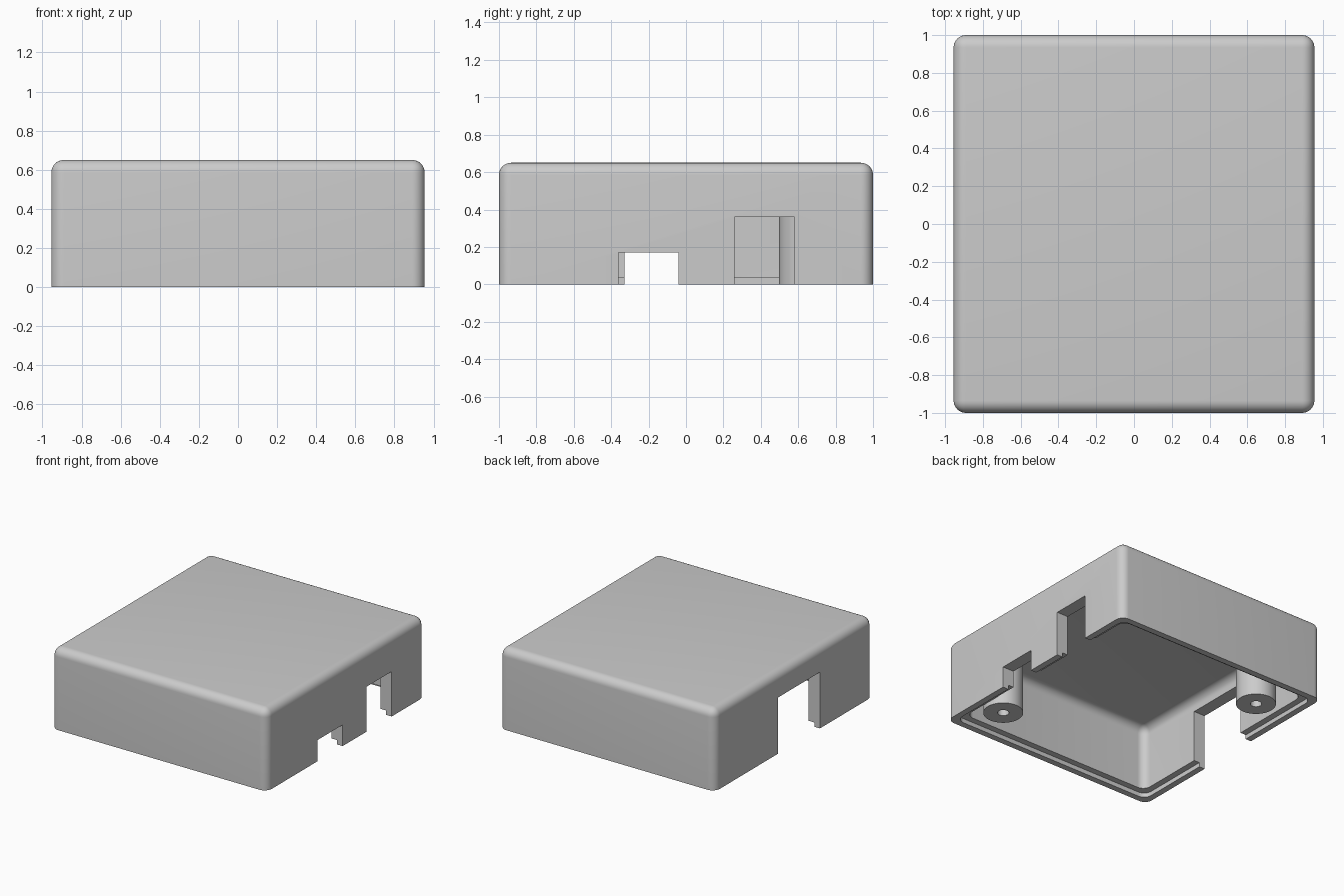
import bpy, bmesh, math
from mathutils import Matrix, Vector

cube = bpy.data.objects.get("Cube")
if cube:
    bpy.data.objects.remove(cube, do_unlink=True)

HX, HY, H = 0.955, 1.0, 0.65      # half width, half depth, height
WALL, LIP, R = 0.10, 0.05, 0.065  # wall, rim lip, corner radius

grey = bpy.data.materials.new("light grey plastic")
grey.use_nodes = True
colour = (0.6, 0.6, 0.6, 1)
grey.diffuse_color = colour
grey.node_tree.nodes["Principled BSDF"].inputs["Base Color"].default_value = colour


def finish(bm, name):
    mesh = bpy.data.meshes.new(name)
    bm.to_mesh(mesh)
    bm.free()
    mesh.materials.append(grey)
    obj = bpy.data.objects.new(name, mesh)
    bpy.context.collection.objects.link(obj)
    return obj


def box(name, lo, hi, radius=0, round_top=True):
    """Box between two corners; rounded on its uprights and optionally its top."""
    lo, hi = Vector(lo), Vector(hi)
    bm = bmesh.new()
    bmesh.ops.create_cube(bm, size=1)
    for v in bm.verts:
        v.co = (lo + hi) / 2 + v.co * (hi - lo)
    if radius:
        def wanted(e):
            a, b = (v.co.z for v in e.verts)
            return abs(a - b) > 1e-4 or (round_top and a > lo.z + 1e-4)
        bmesh.ops.bevel(bm, geom=[e for e in bm.edges if wanted(e)], offset=radius,
                        segments=8, profile=0.5, affect='EDGES', clamp_overlap=True)
    return finish(bm, name)


def cylinder(name, x, y, radius, z0, z1, sides=48):
    bm = bmesh.new()
    bmesh.ops.create_cone(bm, cap_ends=True, segments=sides, radius1=radius, radius2=radius,
                          depth=z1 - z0, matrix=Matrix.Translation((x, y, (z0 + z1) / 2)))
    return finish(bm, name)


def activate(obj):
    bpy.ops.object.select_all(action='DESELECT')
    obj.select_set(True)
    bpy.context.view_layer.objects.active = obj


def cut(obj, cutter):
    mod = obj.modifiers.new("cut", 'BOOLEAN')
    mod.operation, mod.solver, mod.object = 'DIFFERENCE', 'EXACT', cutter
    activate(obj)
    bpy.ops.object.modifier_apply(modifier=mod.name)
    bpy.data.objects.remove(cutter, do_unlink=True)


def smooth(obj):
    activate(obj)
    bpy.ops.object.shade_smooth_by_angle(angle=math.radians(30))


# Hollow cover, open underneath
cover = box("cover_shell", (-HX, -HY, 0), (HX, HY, H), R)
ix, iy = HX - WALL, HY - WALL
cut(cover, box("cavity_cutter", (-ix, -iy, -0.2), (ix, iy, H - WALL), R))

# Step along the inside of the bottom rim
sx, sy = HX - LIP, HY - LIP
cut(cover, box("rim_cutter", (-sx, -sy, -0.2), (sx, sy, 0.035), R, round_top=False))

# Cable openings: side, start y, end y, height
for side, y0, y1, top in ((1, -0.36, -0.04, 0.17),
                          (1, 0.26, 0.58, 0.36),
                          (-1, -0.33, 0.20, 0.45)):
    xa, xb = sorted((side * 0.78, side * 1.1))
    cut(cover, box("opening_cutter", (xa, y0, -0.2), (xb, y1, top)))
smooth(cover)

# Screw posts hanging from the ceiling
for name, x, y in (("front_screw_post", 0.71, -0.65), ("back_screw_post", -0.63, 0.645)):
    post = cylinder(name, x, y, 0.147, 0, H - WALL + 0.03)
    cut(post, cylinder("hole_cutter", x, y, 0.042, -0.1, 0.45, 32))
    smooth(post)
